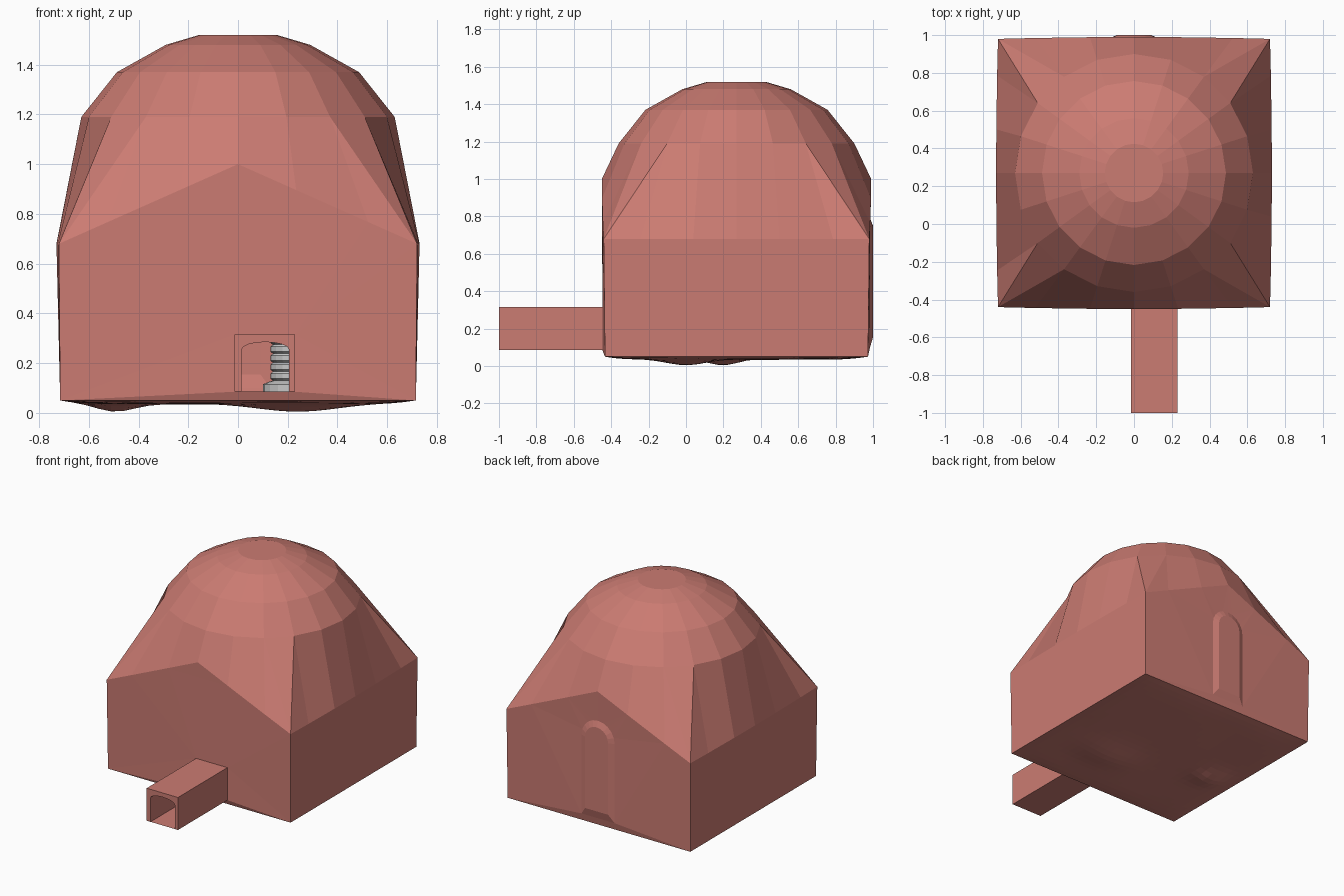
import bpy, bmesh, math

if "Cube" in bpy.data.objects:
    bpy.data.objects.remove(bpy.data.objects["Cube"])

CY = 0.27          # room centre in y
SEG = 20           # dome sides

red = bpy.data.materials.new("red_clay")
red.diffuse_color = (0.60, 0.20, 0.17, 1)
red.use_nodes = True
red.node_tree.nodes["Principled BSDF"].inputs["Base Color"].default_value = red.diffuse_color


def finish(name, bm, mat=None):
    bmesh.ops.remove_doubles(bm, verts=bm.verts, dist=0.0005)
    bmesh.ops.recalc_face_normals(bm, faces=bm.faces)
    me = bpy.data.meshes.new(name)
    bm.to_mesh(me)
    bm.free()
    ob = bpy.data.objects.new(name, me)
    bpy.context.collection.objects.link(ob)
    if mat:
        me.materials.append(mat)
    return ob


def loop_edges(bm, verts):
    out = []
    for a, b in zip(verts, verts[1:] + verts[:1]):
        out.append(bm.edges.get((a, b)) or bm.edges.new((a, b)))
    return out


def bridge(bm, a, b):
    n = len(a)
    for i in range(n):
        j = (i + 1) % n
        bm.faces.new((a[i], a[j], b[j], b[i]))


def eave(angle):
    """Point on the square wall top: level at the sides, gabled front and back."""
    c, s = math.cos(angle), math.sin(angle)
    if abs(c) >= abs(s) - 1e-6:
        t = s / abs(c)
        return (math.copysign(0.73 - 0.01 * t * t, c), CY + 0.71 * t, 0.68)
    t = c / abs(s)
    return (0.72 * t, CY + math.copysign(0.72 - 0.01 * t * t, s), 1 - 0.32 * abs(t))


def arch(half, bottom, spring, n=10):
    """Closed outline of a round-topped niche (x, z)."""
    pts = [(-half, bottom), (half, bottom)]
    for i in range(n + 1):
        a = math.pi * i / n
        pts.append((half * math.cos(a), spring + half * math.sin(a)))
    return pts


# Dome: stacked rings down to the round shoulder
bm = bmesh.new()
rings = []
for r, z in [(0.155, 1.52), (0.29, 1.48), (0.487, 1.37), (0.63, 1.19)]:
    rings.append([bm.verts.new((r * math.cos(math.tau * k / SEG),
                                CY + r * math.sin(math.tau * k / SEG), z)) for k in range(SEG)])
bm.faces.new(rings[0])
for a, b in zip(rings, rings[1:]):
    bridge(bm, a, b)

# Skirt: shoulder ring blended into the square eave, with corner triangles
eaves = [bm.verts.new(eave(math.tau * k / SEG)) for k in range(SEG)]
corners = {}
for k in range(SEG):
    j = (k + 1) % SEG
    r = rings[-1]
    a0 = 360 * k / SEG
    if a0 % 90 < 45 < a0 % 90 + 360 / SEG:
        q = int(a0 // 90)
        corners[q] = bm.verts.new(eave(math.radians(45 + 90 * q)))
        bm.faces.new((r[k], corners[q], eaves[k]))
        bm.faces.new((r[k], r[j], corners[q]))
        bm.faces.new((r[j], eaves[j], corners[q]))
    else:
        bm.faces.new((r[k], r[j], eaves[j], eaves[k]))

# Walls: right, back, left, front
feet = [bm.verts.new((0.715 * sx, CY + 0.703 * sy, 0.05))
        for sx, sy in ((1, 1), (-1, 1), (-1, -1), (1, -1))]
for side in range(4):
    q0, q1 = (side - 1) % 4, side
    mids = [eaves[(5 * side + d) % SEG] for d in (-2, -1, 0, 1, 2)]
    outline = [feet[q0], corners[q0]] + mids + [corners[q1], feet[q1]]
    if side in (0, 2):
        bm.faces.new(outline)
        continue
    if side == 1:     # back wall with shallow arched niche
        hole = [bm.verts.new((x, 0.984, z)) for x, z in arch(0.13, 0.10, 0.66)]
        back = [bm.verts.new((x, 1.0, z)) for x, z in arch(0.09, 0.155, 0.66)]
        bridge(bm, hole, back)
        bm.faces.new(back)
    else:             # front wall with doorway
        hole = [bm.verts.new((x, -0.447, z)) for x, z in
                ((-0.015, 0.085), (0.23, 0.085), (0.23, 0.315), (-0.015, 0.315))]
    edges = loop_edges(bm, outline) + loop_edges(bm, hole)
    bmesh.ops.triangle_fill(bm, use_beauty=True, edges=edges, normal=(0, -1, 0))
finish("domed_room", bm, red)

# Uneven floor with two hollows
bm = bmesh.new()
N = 28
bmesh.ops.create_grid(bm, x_segments=N, y_segments=N, size=1)
for v in bm.verts:
    u, w = v.co.x, v.co.y
    x, y = 0.715 * u, CY + 0.703 * w
    inner = (1 - u ** 8) * (1 - w ** 8)
    dip = 0.034 * math.exp(-((x + 0.5) ** 2 + (y - 0.2) ** 2) / 0.012)
    dip += 0.029 * math.exp(-((x - 0.25) ** 2 / 0.05 + y ** 2 / 0.02))
    wave = 0.002 * math.sin(9 * x) * math.cos(8 * y)
    v.co = (x, y, max(0, 0.05 - inner * (0.015 + dip + wave)))
finish("floor", bm, red)

# Entrance tunnel: square outside, arched inside
bm = bmesh.new()
section = [(-0.015, 0.085), (-0.015, 0.315), (0.23, 0.315), (0.23, 0.085), (0.205, 0.085)]
for i in range(9):
    a = math.pi * i / 8
    section.append((0.11 + 0.095 * math.cos(a), 0.255 + 0.03 * math.sin(a)))
section.append((0.015, 0.085))
face = bm.faces.new([bm.verts.new((x, -1.0, z)) for x, z in section])
ext = bmesh.ops.extrude_face_region(bm, geom=[face], use_keep_orig=True)
bmesh.ops.translate(bm, vec=(0, 0.553, 0),
                    verts=[g for g in ext["geom"] if isinstance(g, bmesh.types.BMVert)])
bm.faces.new([bm.verts.new(p) for p in ((0.015, -1, 0.085), (0.205, -1, 0.085),
                                        (0.205, -0.447, 0.085), (0.015, -0.447, 0.085))])
finish("entrance_tunnel", bm, red)

# Grey banded pillar inside the room
bm = bmesh.new()
profile = [(0, 0.04), (0.15, 0.04), (0.15, 0.115), (0.125, 0.125)]
for i in range(12):
    z = 0.13 + 0.036 * i
    profile += [(0.11, z), (0.12, z + 0.008), (0.12, z + 0.028), (0.11, z + 0.036)]
profile += [(0.15, 0.58), (0.15, 0.62), (0, 0.62)]
verts = [bm.verts.new((0.25 + r, CY, z)) for r, z in profile]
edges = [bm.edges.new(p) for p in zip(verts, verts[1:])]
bmesh.ops.spin(bm, geom=verts + edges, cent=(0.25, CY, 0), axis=(0, 0, 1),
               angle=math.tau, steps=20, use_merge=True)
finish("pillar", bm)
